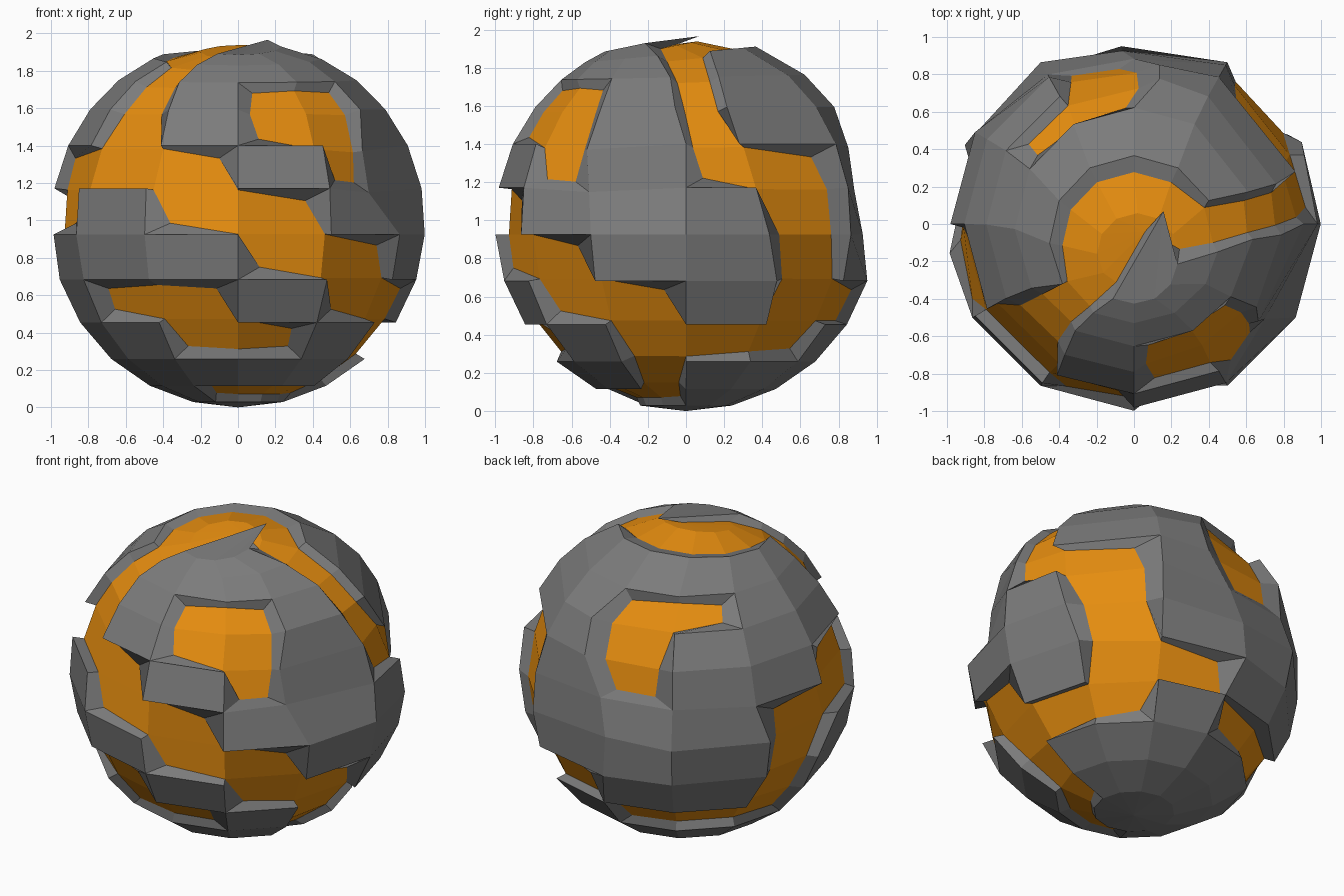
import bpy, bmesh, math
from mathutils import Matrix, Vector

if "Cube" in bpy.data.objects:
    bpy.data.objects.remove(bpy.data.objects["Cube"])


def material(name, color, roughness):
    mat = bpy.data.materials.new(name)
    mat.use_nodes = True
    mat.diffuse_color = color
    bsdf = mat.node_tree.nodes["Principled BSDF"]
    bsdf.inputs["Base Color"].default_value = color
    bsdf.inputs["Roughness"].default_value = roughness
    return mat


# Plate layout, top ring to bottom ring; columns run eastward from the back.
# "#" is a raised plate, "o" is a sunken channel.
LAYOUT = [
    "ooooo####ooo",
    "ooooo####ooo",
    "####o####o##",
    "oo##o#oo#o##",
    "o###o#oo#o##",
    "o##ooo#o#oo#",
    "##oo#oo###o#",
    "##o###oo##o#",
    "##o#oo#oo#oo",
    "ooo##oo#ooo#",
    "########o###",
    "#####oooo###",
    "############",
]
ROWS, COLS = len(LAYOUT), len(LAYOUT[0])

# Sideways shifts of plate corners, in degrees: (column, ring) -> shift
SHIFTS = {
    (8, 3): -5, (8, 4): -4, (8, 5): -8, (8, 6): -6,
    (9, 2): -6, (9, 3): -5, (9, 4): -4,
    (10, 3): -12, (10, 4): -14, (10, 5): -12, (10, 6): -8, (10, 7): -4,
    (0, 4): -10, (0, 5): -9, (0, 7): 4, (0, 8): 4,
    (2, 7): 5, (2, 8): 5, (3, 7): 9, (5, 4): 2, (5, 5): 3,
}
# Corners pressed in toward the centre: (column, ring) -> radius
DENTS = {
    (8, 5): 0.93, (8, 6): 0.88,
    (0, 5): 0.95, (0, 6): 0.9, (0, 7): 0.93, (1, 6): 0.94,
}


def place(co):
    """Column (0 at the back, growing eastward) and ring of a point."""
    turn = math.atan2(co.x, -co.y) / math.tau + 0.5
    return turn * COLS, math.acos(max(-1, min(1, co.z))) / math.pi * ROWS


def is_channel(face):
    col, row = place(face.calc_center_median().normalized())
    return LAYOUT[int(row)][int(col) % COLS] == "o"


def take_island(faces):
    """Remove one edge-connected group from the set and return it."""
    island, queue = [], [faces.pop()]
    while queue:
        face = queue.pop()
        island.append(face)
        for edge in face.edges:
            for other in edge.link_faces:
                if other in faces:
                    faces.remove(other)
                    queue.append(other)
    return island


def sink(island):
    """Extrude a channel floor, relax it halfway and lower it."""
    geom = bmesh.ops.extrude_face_region(bm, geom=island)["geom"]
    floors = [g for g in geom if isinstance(g, bmesh.types.BMFace)]
    old = [f for f in island if f.is_valid]
    bmesh.ops.delete(bm, geom=old, context="FACES")
    core = {v for f in floors for v in f.verts}
    relaxed = {}
    for v in core:
        near = [e.other_vert(v).co for e in v.link_edges
                if e.other_vert(v) in core]
        middle = sum(near, Vector()) / len(near)
        relaxed[v] = v.co.lerp(middle, 0.5) * 0.97
    for v, co in relaxed.items():
        v.co = co
    for f in floors:
        f.material_index = 1


# Low-poly ball
bm = bmesh.new()
bmesh.ops.create_uvsphere(bm, u_segments=COLS, v_segments=ROWS, radius=1)
channels = {f for f in bm.faces if is_channel(f)}

# Shift corners, nudge the rings upward and lean the crown forward
for v in bm.verts:
    col, ring = place(v.co)
    key = (round(col) % COLS, round(ring))
    p = Matrix.Rotation(math.radians(SHIFTS.get(key, 0)), 3, "Z") @ v.co
    p.z += (0.065 + 0.07 * max(v.co.z, 0)) * (1 - v.co.z ** 2)
    if v.co.z > 0.999:
        p += Vector((0.16, 0.07, 0))
    elif v.co.z > 0:
        p.y -= 0.28 * v.co.z ** 8
    v.co = p.normalized() * DENTS.get(key, 1)

# Separate channel islands
islands = []
while channels:
    islands.append(take_island(channels))
for island in islands:
    sink(island)
bmesh.ops.recalc_face_normals(bm, faces=bm.faces)

# Slightly flatter underside, resting on the ground
for v in bm.verts:
    if v.co.z < 0:
        v.co.z *= 0.98
low = min(v.co.z for v in bm.verts)
bmesh.ops.translate(bm, verts=bm.verts, vec=(0, 0, -low))

mesh = bpy.data.meshes.new("plated_sphere")
bm.to_mesh(mesh)
bm.free()
mesh.materials.append(material("plate_grey", (0.2, 0.2, 0.2, 1), 0.6))
mesh.materials.append(material("channel_orange", (0.8, 0.27, 0.005, 1), 0.5))
ball = bpy.data.objects.new("plated_sphere", mesh)
bpy.context.collection.objects.link(ball)
